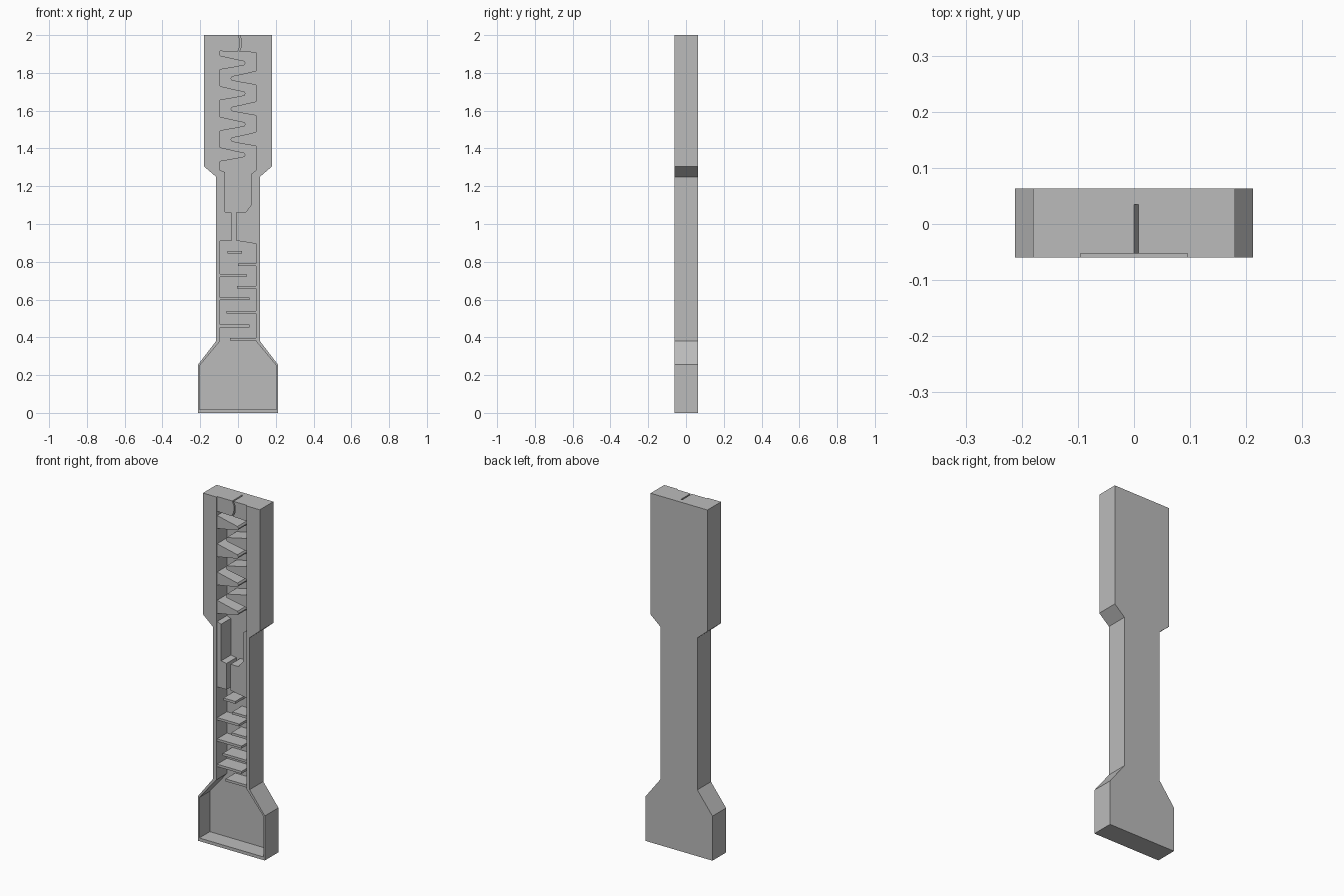
import bpy
import bmesh

cube = bpy.data.objects.get("Cube")
if cube:
    bpy.data.objects.remove(cube, do_unlink=True)

grey = bpy.data.materials.new("plain grey")
grey.use_nodes = True
COLOUR = (0.5, 0.5, 0.5, 1)
grey.diffuse_color = COLOUR
grey.node_tree.nodes["Principled BSDF"].inputs["Base Color"].default_value = COLOUR

FRONT, BACK = -0.06, 0.063      # case depth
FLOOR = 0.035                   # channel floor
FACE = -0.053                   # front of the fittings
WALL = 0.095                    # half width of the channel
ROOT = WALL + 0.002             # fittings sink slightly into the wall


def prism(name, outline, y0, y1):
    """Extrude an (x, z) outline from y0 to y1."""
    bm = bmesh.new()
    face = bm.faces.new([bm.verts.new((x, y0, z)) for x, z in outline])
    ext = bmesh.ops.extrude_face_region(bm, geom=[face])
    for v in ext["geom"]:
        if isinstance(v, bmesh.types.BMVert):
            v.co.y = y1
    bmesh.ops.recalc_face_normals(bm, faces=bm.faces)
    mesh = bpy.data.meshes.new(name)
    bm.to_mesh(mesh)
    bm.free()
    mesh.materials.append(grey)
    obj = bpy.data.objects.new(name, mesh)
    bpy.context.collection.objects.link(obj)
    return obj


def mirrored(half):
    return half + [(-x, z) for x, z in reversed(half)]


def fitting(name, outline):
    return prism(name, outline, FACE, FLOOR + 0.002)


# Case: flared silhouette with a channel cut into the front
case = prism("case", mirrored([(0.212, 0), (0.212, 0.255), (0.116, 0.38), (0.116, 1.25),
                               (0.18, 1.305), (0.18, 2)]), FRONT, BACK)
cutter = prism("channel_cutter", mirrored([(0.203, 0.018), (0.203, 0.25), (WALL, 0.38),
                                           (WALL, 2.1)]), FRONT - 0.1, FLOOR)
cutter.hide_render = True
cut = case.modifiers.new("channel", "BOOLEAN")
cut.operation = "DIFFERENCE"
cut.solver = "EXACT"
cut.object = cutter
bpy.context.view_layer.objects.active = case
bpy.ops.object.modifier_apply(modifier=cut.name)
bpy.data.objects.remove(cutter, do_unlink=True)

# Top gate: two blocks parted by a wavy slit
slit = [(0.004, 2), (0.015, 1.975), (0.014, 1.94), (0.002, 1.912)]
fitting("top_block_right", [(-ROOT, 1.915), (-ROOT, 2)] + [(x - 0.004, z) for x, z in slit])
fitting("top_block_left", [(ROOT, 1.908), (ROOT, 2)] + [(x + 0.004, z) for x, z in slit])


# Interlocking teeth, alternating from wall to wall
def tooth(name, side, z):
    tip = 0.04
    fitting(name, [(side * x, z + dz) for x, dz in (
        (-ROOT, 0.04), (-0.01, 0.02), (tip - 0.006, 0.011), (tip, 0),
        (tip - 0.006, -0.011), (-0.01, -0.02), (-ROOT, -0.035))])


for i in range(7):
    side = 1 if i % 2 == 0 else -1
    tooth(f"tooth_{i + 1}", side, 1.852 - 0.081 * i)

# Middle guides forming a funnel and a narrow slot
fitting("guide_right", [(-ROOT, 0.91), (-ROOT, 1.285), (-0.07, 1.275), (-0.07, 1.065),
                        (-0.035, 1.06), (-0.035, 0.91)])
fitting("guide_left", [(ROOT, 0.895), (ROOT, 1.285), (0.07, 1.265), (0.07, 1.1),
                       (0.04, 1.062), (-0.01, 1.062), (-0.01, 0.912)])

# Shelves in the lower channel
shelves = [(-0.055, 0.02, 0.85), (0, ROOT, 0.785), (-ROOT, 0.045, 0.727), (-0.005, ROOT, 0.665),
           (-ROOT, 0.06, 0.605), (-0.06, ROOT, 0.532), (-ROOT, 0.06, 0.46), (-0.042, ROOT, 0.39)]
for i, (x0, x1, z) in enumerate(shelves):
    a, b = z - 0.007, z + 0.007
    fitting(f"shelf_{i + 1}", [(x0, a), (x1, a), (x1, b), (x0, b)])
